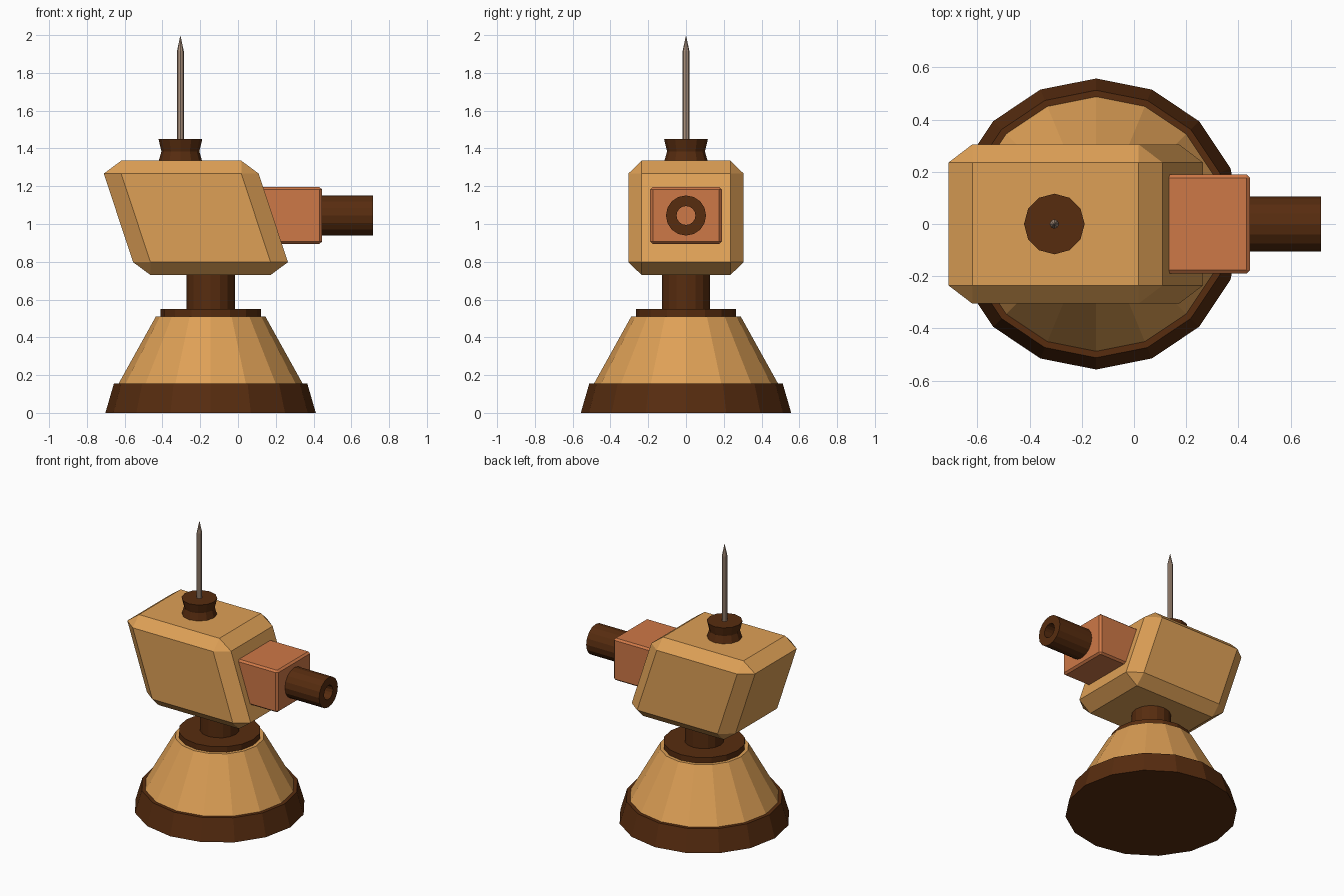
import bpy, bmesh, math
from mathutils import Matrix, Vector

if "Cube" in bpy.data.objects:
    bpy.data.objects.remove(bpy.data.objects["Cube"])


def material(name, r, g, b):
    lin = [((c / 255 + 0.055) / 1.055) ** 2.4 for c in (r, g, b)]
    m = bpy.data.materials.new(name)
    m.diffuse_color = (*lin, 1)
    m.use_nodes = True
    m.node_tree.nodes["Principled BSDF"].inputs["Base Color"].default_value = m.diffuse_color
    return m


TAN = material("tan", 222, 160, 86)
BROWN = material("dark brown", 87, 44, 15)
ORANGE = material("orange clay", 206, 120, 71)
STEEL = material("warm steel", 172, 146, 126)


def finish(name, bm, mat):
    bmesh.ops.recalc_face_normals(bm, faces=bm.faces)
    me = bpy.data.meshes.new(name)
    bm.to_mesh(me)
    bm.free()
    me.materials.append(mat)
    ob = bpy.data.objects.new(name, me)
    bpy.context.collection.objects.link(ob)
    return ob


def lathe(name, profile, mat, origin, sides=16, closed=False, along_x=False):
    """Spin (radius, height) points round an axis; r = 0 makes a point."""
    bm = bmesh.new()
    rings = []
    for r, h in profile:
        n = sides if r > 0 else 1
        rings.append([bm.verts.new((r * math.cos(2 * math.pi * i / sides),
                                    r * math.sin(2 * math.pi * i / sides), h)) for i in range(n)])
    pairs = list(zip(rings, rings[1:]))
    if closed:
        pairs.append((rings[-1], rings[0]))
    for a, b in pairs:
        for i in range(sides):
            j = (i + 1) % sides
            if len(b) == 1:
                bm.faces.new((a[i], a[j], b[0]))
            else:
                bm.faces.new((a[i], a[j], b[j], b[i]))
    if not closed:
        for ring in (rings[0], rings[-1]):
            if len(ring) > 1:
                bm.faces.new(ring)
    if along_x:
        bm.transform(Matrix.Rotation(math.pi / 2, 4, 'Y'))
    bm.transform(Matrix.Translation(Vector(origin)))
    return finish(name, bm, mat)


def chamfer_box(name, centre, half, chamfer, mat, shear=0.0):
    """Box with chamfered edges: convex hull of three overlapping slabs."""
    bm = bmesh.new()
    for axis in range(3):
        size = [half[k] - (0 if k == axis else chamfer[k]) for k in range(3)]
        for sx in (-1, 1):
            for sy in (-1, 1):
                for sz in (-1, 1):
                    x, y, z = sx * size[0], sy * size[1], sz * size[2]
                    # clamped shear keeps the top and bottom faces in line with the sides
                    inner = half[2] - chamfer[2]
                    x += shear * max(-inner, min(inner, z))
                    bm.verts.new((x + centre[0], y + centre[1], z + centre[2]))
    bmesh.ops.convex_hull(bm, input=bm.verts)
    bmesh.ops.dissolve_limit(bm, angle_limit=0.01, verts=bm.verts, edges=bm.edges)
    return finish(name, bm, mat)


# Stand: foot, cone, collar and neck
BX = -0.145
lathe("foot_ring", [(0.557, 0), (0.512, 0.155)], BROWN, (BX, 0, 0))
lathe("stand_cone", [(0.49, 0.15), (0.29, 0.51)], TAN, (BX, 0, 0))
lathe("stand_collar", [(0.266, 0.50), (0.266, 0.55)], BROWN, (BX, 0, 0))
lathe("neck", [(0.128, 0.54), (0.128, 0.75)], BROWN, (BX, 0, 0))

# Slanted body
chamfer_box("body", (-0.223, 0, 1.0325), (0.41, 0.305, 0.3025), (0.092, 0.07, 0.068),
            TAN, shear=-0.155 / 0.469)

# Side block and hollow barrel
chamfer_box("side_block", (0.255, 0, 1.045), (0.19, 0.19, 0.15), (0.014, 0.014, 0.012), ORANGE)
lathe("barrel", [(0.106, 0), (0.106, 0.275), (0.05, 0.275), (0.05, 0)], BROWN,
      (0.44, 0, 1.045), closed=True, along_x=True)

# Waisted cap and needle
TX = -0.305
lathe("cap", [(0.117, 1.325), (0.100, 1.385), (0.104, 1.40), (0.116, 1.45)], BROWN, (TX, 0, 0), sides=12)
lathe("needle", [(0.018, 1.44), (0.018, 1.915), (0, 2.0)], STEEL, (TX, 0, 0), sides=8)
